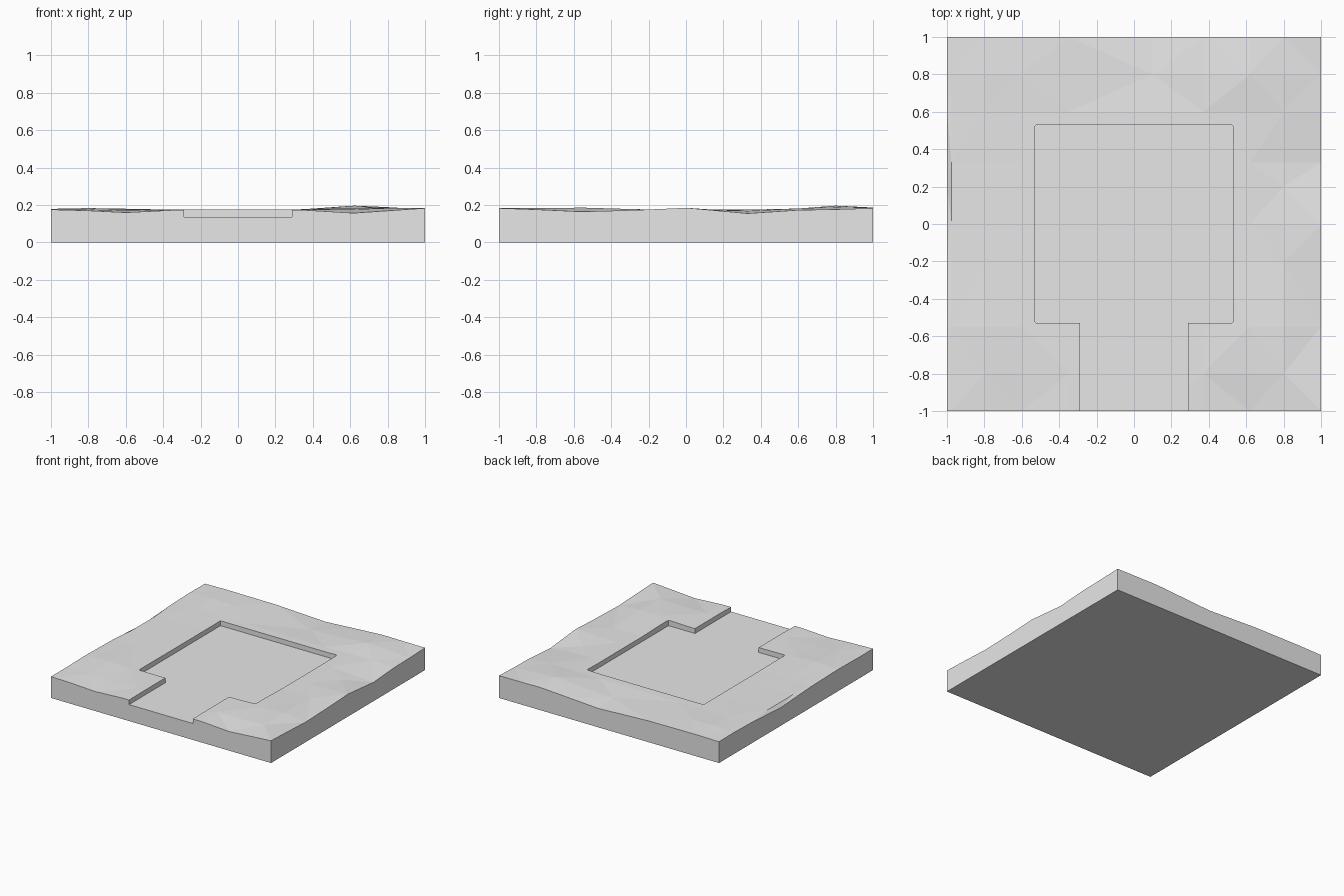
import bpy
import bmesh

cube = bpy.data.objects.get("Cube")
if cube:
    bpy.data.objects.remove(cube, do_unlink=True)

BASE_HEIGHT = 0.175
FLOOR_HEIGHT = 0.135
RECESS = 0.53
ENTRANCE = 0.29

# Gentle hills and hollows on the rim: x, y, height, radius
BUMPS = [
    (-0.6, -1, -0.015, 0.3), (0.62, -1, -0.018, 0.3),
    (1, -1, 0.008, 0.25), (1, -0.5, -0.02, 0.35),
    (0.75, -0.6, 0.024, 0.35), (1, 0, 0.01, 0.3),
    (1, 0.33, -0.02, 0.3), (0.65, 0.82, 0.024, 0.35),
    (1, 1, 0.008, 0.25), (0.1, 1, -0.02, 0.35),
    (-0.75, 0.8, 0.01, 0.3), (-0.8, -0.5, 0.01, 0.35),
]

stone = bpy.data.materials.new("Pale grey")
stone.use_nodes = True
stone.diffuse_color = (0.8, 0.8, 0.8, 1)
stone.node_tree.nodes["Principled BSDF"].inputs["Base Color"].default_value = stone.diffuse_color


def make_object(name, bm):
    bmesh.ops.recalc_face_normals(bm, faces=bm.faces)
    mesh = bpy.data.meshes.new(name)
    bm.to_mesh(mesh)
    bm.free()
    mesh.materials.append(stone)
    obj = bpy.data.objects.new(name, mesh)
    bpy.context.collection.objects.link(obj)
    return obj


def terrain_height(x, y):
    """Level beside the recess, uneven towards the outer edge."""
    rise = 0
    for bx, by, amount, radius in BUMPS:
        distance = ((x - bx) ** 2 + (y - by) ** 2) ** 0.5
        rise += amount * max(0, 1 - distance / radius)
    if x == -1:
        rise -= 0.025 * max(0, 1 - abs(y - 0.2) / 0.45)
    blend = min(1, max(0, (max(abs(x), abs(y)) - 0.55) / 0.1))
    return BASE_HEIGHT + rise * blend


# Slab with a faceted upper surface
xs = [-1, -0.975, -0.8, -0.6, -0.35, 0.1, 0.37, 0.62, 0.8, 1]
ys = [-1, -0.8, -0.55, -0.2, 0, 0.2, 0.33, 0.6, 0.8, 1]
bm = bmesh.new()
grid = [[bm.verts.new((x, y, terrain_height(x, y))) for y in ys] for x in xs]
for i in range(len(xs) - 1):
    for j in range(len(ys) - 1):
        a, b = grid[i][j], grid[i + 1][j]
        c, d = grid[i + 1][j + 1], grid[i][j + 1]
        if (i + j) % 2:
            bm.faces.new((a, b, c))
            bm.faces.new((a, c, d))
        else:
            bm.faces.new((a, b, d))
            bm.faces.new((b, c, d))

# Straight sides and flat underside
rim = [e for e in bm.edges if e.is_boundary]
skirt = bmesh.ops.extrude_edge_only(bm, edges=rim)["geom"]
for part in skirt:
    if isinstance(part, bmesh.types.BMVert):
        part.co.z = 0
bottom = [e for e in skirt if isinstance(e, bmesh.types.BMEdge) and e.is_boundary]
bmesh.ops.contextual_create(bm, geom=bottom)
slab = make_object("ground_slab", bm)

# Square recess with an open entrance at the front
half = [(ENTRANCE, -1.2), (ENTRANCE, -RECESS), (RECESS, -RECESS), (RECESS, RECESS)]
outline = half + [(-x, y) for x, y in reversed(half)]
bm = bmesh.new()
face = bm.faces.new([bm.verts.new((x, y, FLOOR_HEIGHT)) for x, y in outline])
raised = bmesh.ops.extrude_face_region(bm, geom=[face])["geom"]
bmesh.ops.translate(bm, vec=(0, 0, 0.3),
                    verts=[v for v in raised if isinstance(v, bmesh.types.BMVert)])
corners = [e for e in bm.edges
           if abs(e.verts[0].co.z - e.verts[1].co.z) > 0.1
           and abs(e.verts[0].co.x) > 0.5]
bmesh.ops.bevel(bm, geom=corners, offset=0.01, segments=2, profile=0.5, affect='EDGES')
cutter = make_object("recess_cutter", bm)
cutter.hide_render = True
cutter.hide_set(True)

cut = slab.modifiers.new("Recess", 'BOOLEAN')
cut.operation = 'DIFFERENCE'
cut.solver = 'EXACT'
cut.object = cutter

# Apply the cut and discard the helper
bpy.context.view_layer.objects.active = slab
slab.select_set(True)
bpy.ops.object.modifier_apply(modifier=cut.name)
bpy.data.objects.remove(cutter, do_unlink=True)
